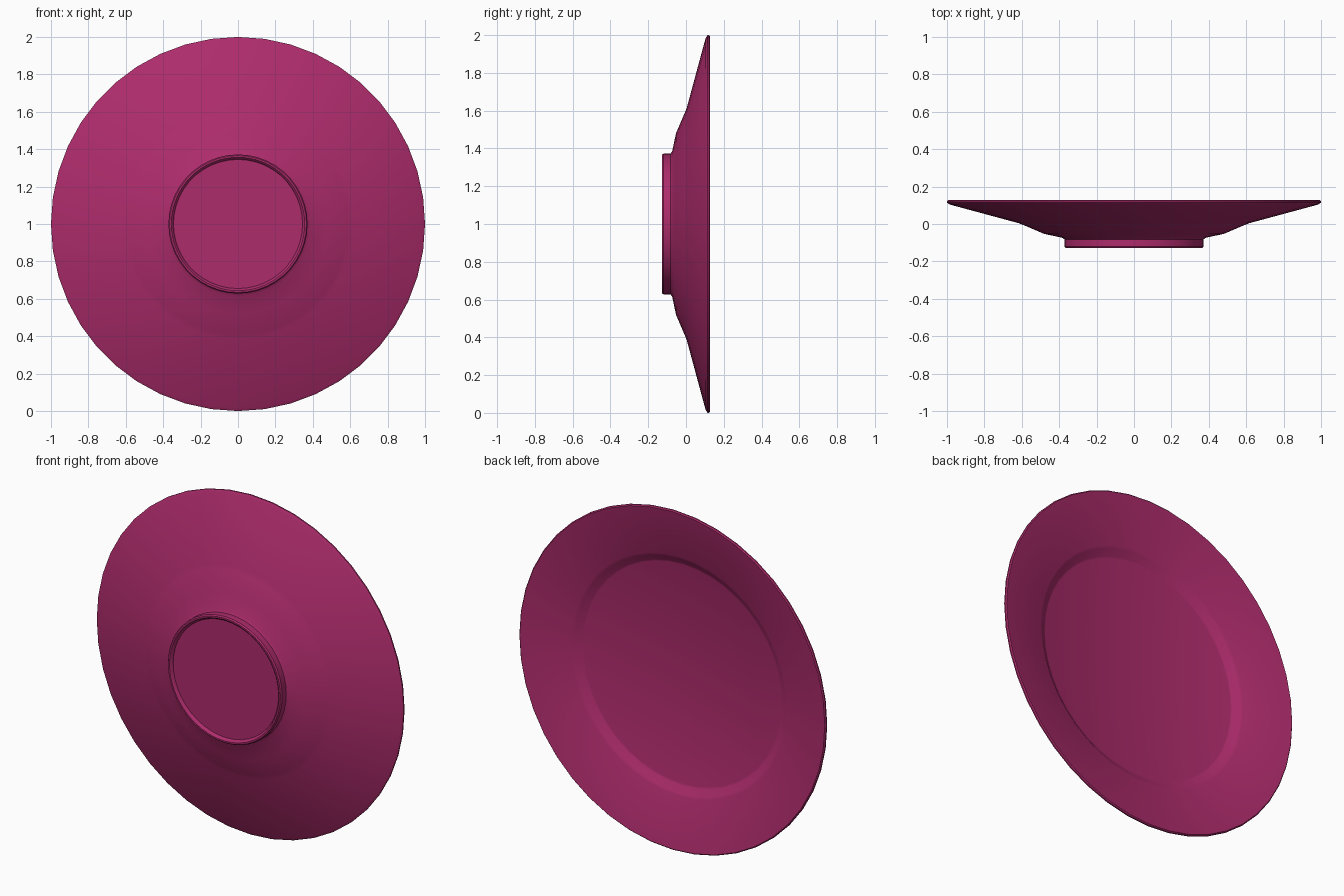
import bpy, bmesh
from math import sin, cos, pi

if "Cube" in bpy.data.objects:
    bpy.data.objects.remove(bpy.data.objects["Cube"])

SIDES = 44

# Closed cross-section (radius, y), from foot centre round the rim to the well centre
profile = [
    (0, -0.11), (0.345, -0.11), (0.35, -0.122), (0.357, -0.128), (0.366, -0.128),
    (0.372, -0.12), (0.372, -0.082), (0.385, -0.073),       # foot ring
    (0.48, -0.053), (0.59, -0.006), (0.615, 0.004),         # underside curve
    (0.985, 0.104), (1.0, 0.114), (1.0, 0.122), (0.994, 0.128), (0.982, 0.126),  # rim
    (0.705, 0.066), (0.69, 0.06), (0.655, 0.034), (0.645, 0.031), (0, 0.031),    # well
]


def lathe(name, pts, sides, centre_z):
    """Spin a profile about a y-directed axis at height centre_z."""
    bm = bmesh.new()
    rings = []
    for r, y in pts:
        n = sides if r > 0 else 1
        rings.append([bm.verts.new((r * sin(2 * pi * i / sides), y,
                                    centre_z + r * cos(2 * pi * i / sides)))
                      for i in range(n)])
    for a, b in zip(rings, rings[1:]):
        for i in range(sides):
            j = (i + 1) % sides
            quad = [a[i % len(a)], a[j % len(a)], b[j % len(b)], b[i % len(b)]]
            bm.faces.new(list(dict.fromkeys(quad)))
    bmesh.ops.recalc_face_normals(bm, faces=bm.faces)
    mesh = bpy.data.meshes.new(name)
    bm.to_mesh(mesh)
    bm.free()
    obj = bpy.data.objects.new(name, mesh)
    bpy.context.collection.objects.link(obj)
    return obj


# Plate standing on its edge
plate = lathe("plate", profile, SIDES, 1.0)
glaze = bpy.data.materials.new("magenta_glaze")
glaze.diffuse_color = (0.42, 0.025, 0.15, 1)
glaze.use_nodes = True
glaze.node_tree.nodes["Principled BSDF"].inputs["Base Color"].default_value = glaze.diffuse_color
plate.data.materials.append(glaze)

bpy.context.view_layer.objects.active = plate
plate.select_set(True)
bpy.ops.object.shade_smooth_by_angle(angle=pi / 6)
